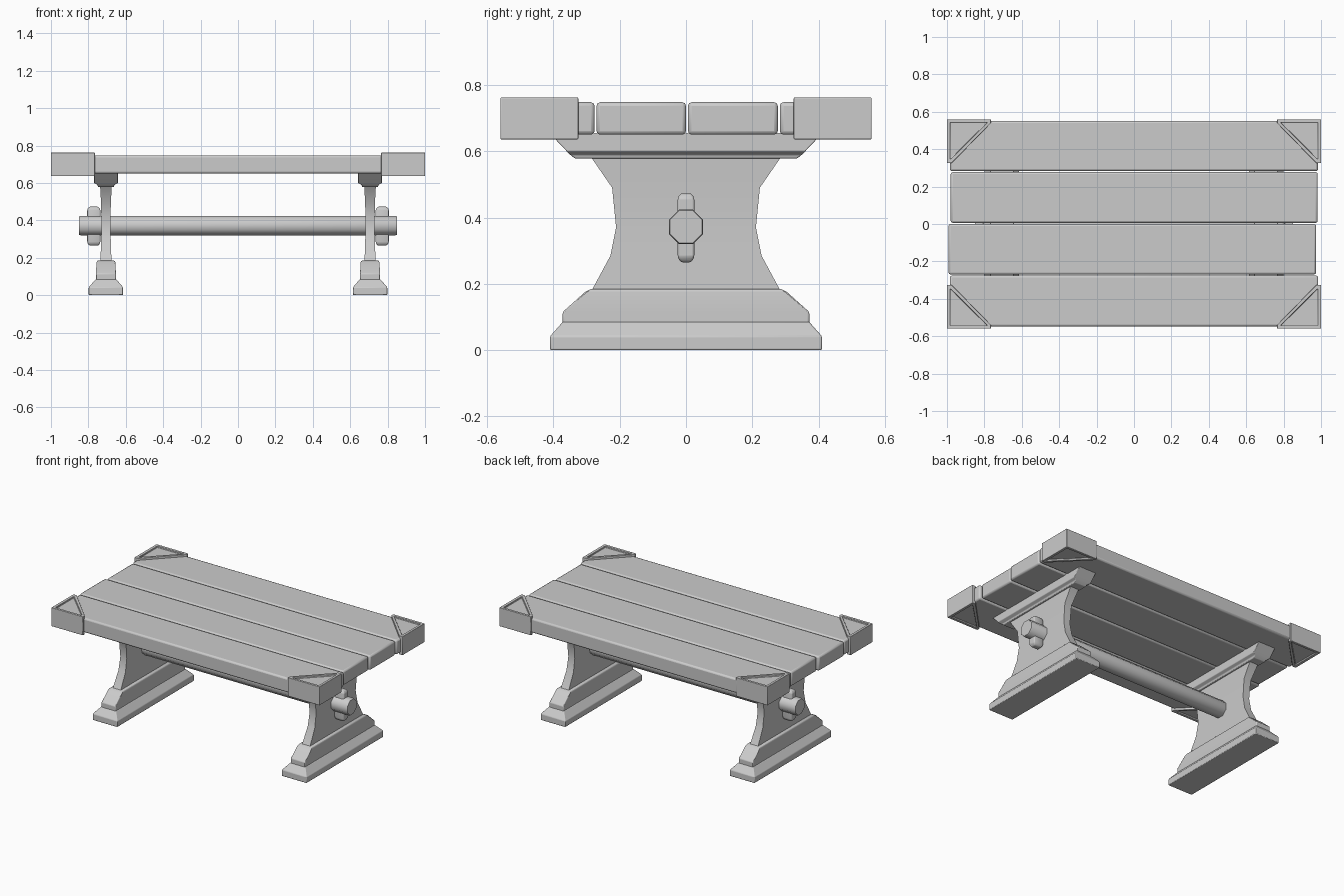
import bpy, bmesh
from math import cos, sin, pi, radians

if "Cube" in bpy.data.objects:
    bpy.data.objects.remove(bpy.data.objects["Cube"])


def loft(name, rings, bevel=0.0, angle=35):
    """Skin a list of equal-length rings and cap both ends."""
    bm = bmesh.new()
    loops = [[bm.verts.new(p) for p in ring] for ring in rings]
    n = len(loops[0])
    for a, b in zip(loops, loops[1:]):
        for i in range(n):
            j = (i + 1) % n
            bm.faces.new((a[i], a[j], b[j], b[i]))
    bm.faces.new(loops[0][::-1])
    bm.faces.new(loops[-1])
    bmesh.ops.recalc_face_normals(bm, faces=bm.faces[:])
    mesh = bpy.data.meshes.new(name)
    bm.to_mesh(mesh)
    bm.free()
    ob = bpy.data.objects.new(name, mesh)
    bpy.context.collection.objects.link(ob)
    if bevel:
        m = ob.modifiers.new("bevel", 'BEVEL')
        m.width, m.segments, m.limit_method = bevel, 2, 'ANGLE'
    bpy.ops.object.select_all(action='DESELECT')
    ob.select_set(True)
    bpy.context.view_layer.objects.active = ob
    bpy.ops.object.shade_smooth_by_angle(angle=radians(angle))
    return ob


def stack(name, cx, levels, bevel=0.0):
    """Rectangular sections (z, half x, half y) stacked upward."""
    return loft(name, [[(cx - hx, -hy, z), (cx + hx, -hy, z),
                        (cx + hx, hy, z), (cx - hx, hy, z)]
                       for z, hx, hy in levels], bevel)


# Table top planks, with slightly uneven ends
planks = [(-0.985, 0.985, -0.548, -0.276), (-0.992, 0.974, -0.270, 0.000),
          (-0.980, 0.982, 0.006, 0.277), (-0.985, 0.985, 0.283, 0.552)]
for i, (x0, x1, y0, y1) in enumerate(planks):
    loft(f"plank_{i + 1}", [[(x0, y0, z), (x1, y0, z), (x1, y1, z), (x0, y1, z)]
                            for z in (0.65, 0.748)], 0.011)

# Triangular corner brackets with recessed top and bottom
outer = [(1, .56), (.765, .56), (.765, .54), (.975, .325), (1, .325)]
inner = [(.982, .543), (.785, .543), (.787, .539), (.978, .350), (.982, .348)]
levels = [(inner, .647), (inner, .636), (outer, .636),
          (outer, .762), (inner, .762), (inner, .750)]
for sx in (-1, 1):
    for sy in (-1, 1):
        loft("corner_bracket", [[(sx * x, sy * y, z) for x, y in ring]
                                for ring, z in levels], 0.003)

for s in (-1, 1):
    cx = s * 0.706
    # Foot, ankle block, waisted leg board and top support
    stack("foot", cx, [(0, .092, .41), (.042, .092, .41), (.085, .055, .372)], .004)
    stack("ankle_block", cx, [(.08, .054, .372), (.115, .053, .372),
                              (.175, .051, .305), (.185, .045, .285)], .004)
    stack("leg_board", cx, [(.17, .030, .29), (.285, .026, .228), (.37, .024, .211),
                            (.49, .026, .223), (.58, .031, .285)])
    stack("top_support", cx, [(.578, .042, .335), (.59, .046, .35),
                              (.60, .064, .36), (.655, .064, .412)], .003)
    # Locking peg through the stretcher
    stack("peg", s * 0.771, [(.265, .024, .016), (.280, .035, .025),
                             (.460, .035, .025), (.473, .024, .016)], .006)

# Octagonal stretcher beam
loft("stretcher", [[(x, r * cos(pi / 8 + k * pi / 4), .372 + r * sin(pi / 8 + k * pi / 4))
                    for k in range(8)]
                   for x, r in ((-.85, .053), (-.842, .056), (.842, .056), (.85, .053))],
     angle=50)
